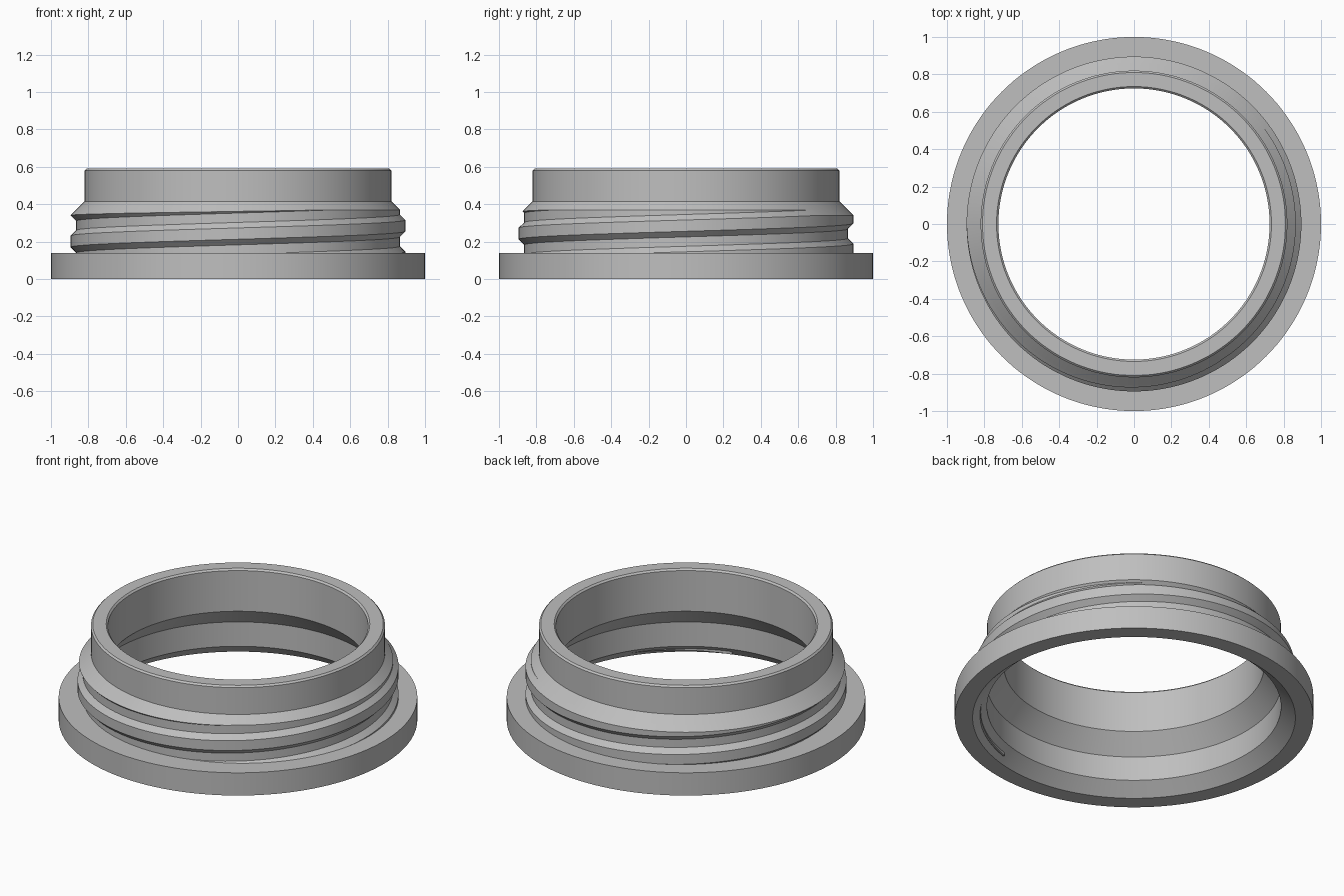
import bpy, bmesh, math

cube = bpy.data.objects.get("Cube")
if cube:
    bpy.data.objects.remove(cube)

SEGMENTS = 144
ROOT, CREST = 0.865, 0.895      # thread radii
PITCH = 0.17
CONE = 1.235                    # shoulder cone: radius = CONE - z

grey = bpy.data.materials.new("plain grey")
grey.use_nodes = True
colour = (0.52, 0.52, 0.52, 1)
grey.diffuse_color = colour
grey.node_tree.nodes["Principled BSDF"].inputs["Base Color"].default_value = colour


def sweep(name, sections, closed):
    """Skin a list of closed (x, y, z) loops; join the ends or cap them."""
    bm = bmesh.new()
    rings = [[bm.verts.new(p) for p in s] for s in sections]
    pairs = list(zip(rings, rings[1:]))
    if closed:
        pairs.append((rings[-1], rings[0]))
    else:
        bm.faces.new(rings[0])
        bm.faces.new(rings[-1])
    for a, b in pairs:
        for i in range(len(a)):
            j = (i + 1) % len(a)
            bm.faces.new((a[i], b[i], b[j], a[j]))
    bmesh.ops.recalc_face_normals(bm, faces=bm.faces)
    mesh = bpy.data.meshes.new(name)
    bm.to_mesh(mesh)
    bm.free()
    mesh.materials.append(grey)
    obj = bpy.data.objects.new(name, mesh)
    bpy.context.collection.objects.link(obj)
    bpy.ops.object.select_all(action='DESELECT')
    obj.select_set(True)
    bpy.context.view_layer.objects.active = obj
    bpy.ops.object.shade_smooth_by_angle(angle=math.radians(25))
    return obj


def around(profile, angle):
    return [(r * math.cos(angle), r * math.sin(angle), z) for r, z in profile]


# Flanged collar: outside going up, then the stepped bore going down
collar = [(1, 0), (1, 0.14), (ROOT, 0.14), (ROOT, CONE - ROOT),
          (0.82, CONE - 0.82), (0.82, 0.58), (0.81, 0.59),
          (0.735, 0.59), (0.725, 0.58), (0.725, 0.33),
          (0.82, 0.22), (0.82, 0.07), (0.9, 0)]
step = math.tau / SEGMENTS
sweep("flanged_collar", [around(collar, i * step) for i in range(SEGMENTS)], True)


# Helical thread, rising out of the flange and fading into the shoulder cone
def thread_section(centre):
    depth = CREST - ROOT
    low, high = centre - 0.06, centre + 0.06
    crest_top, root_top = CONE - CREST, CONE - ROOT
    bottom, top = low + depth, min(high - depth, crest_top)
    radius = CREST
    if bottom > crest_top:              # lower flank meets the cone early
        bottom = top = (root_top + low) / 2
        radius = CONE - bottom
    end = min(high, root_top)
    return [(ROOT, low), (radius, bottom), (radius, top + 0.0005),
            (ROOT, end), (ROOT - 0.01, end), (ROOT - 0.01, low)]


first = int((0.08 - 0.115) / PITCH * SEGMENTS)
last = int((0.43 - 0.115) / PITCH * SEGMENTS)
sweep("helical_thread",
      [around(thread_section(0.115 + PITCH * i / SEGMENTS), i * step)
       for i in range(first, last)], False)
